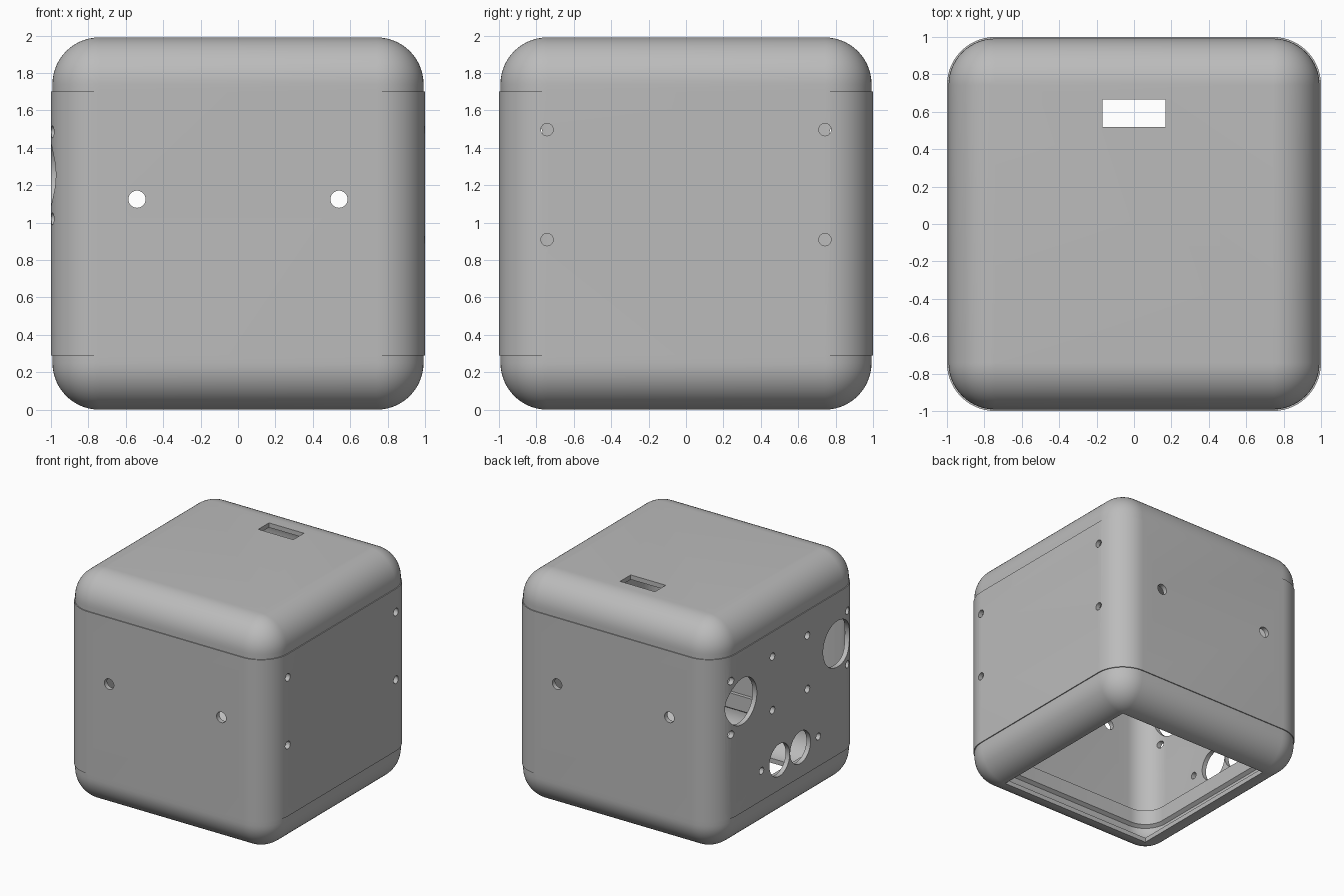
import bpy, bmesh, math
from mathutils import Matrix

if "Cube" in bpy.data.objects:
    bpy.data.objects.remove(bpy.data.objects["Cube"])

H = 1.99        # total height
FLAT = 0.742    # half width of the flat square inside the rounded edges
SEAM = 0.29     # height of the seam between cap and wall
T = 0.04        # wall thickness
SEG = 14

grey = bpy.data.materials.new("light_grey")
grey.diffuse_color = (0.5, 0.5, 0.5, 1)
grey.use_nodes = True
grey.node_tree.nodes["Principled BSDF"].inputs["Base Color"].default_value = grey.diffuse_color


def ring(half, z):
    """Rounded square outline whose corners are centred on the flat square."""
    r = half - FLAT
    pts = []
    for q, (sx, sy) in enumerate([(1, 1), (-1, 1), (-1, -1), (1, -1)]):
        for i in range(SEG + 1):
            a = math.pi / 2 * (q + i / SEG)
            pts.append((sx * FLAT + r * math.cos(a), sy * FLAT + r * math.sin(a), z))
    return pts


def sweep(name, profile, closed):
    """Run a (half width, z) profile around the rounded square."""
    bm = bmesh.new()
    loops = [[bm.verts.new(p) for p in ring(h, z)] for h, z in profile]
    n = len(loops[0])
    for k in range(len(loops) if closed else len(loops) - 1):
        a, b = loops[k], loops[(k + 1) % len(loops)]
        for i in range(n):
            j = (i + 1) % n
            bm.faces.new((a[i], a[j], b[j], b[i]))
    bmesh.ops.remove_doubles(bm, verts=bm.verts, dist=1e-5)
    if not closed:
        bmesh.ops.holes_fill(bm, edges=[e for e in bm.edges if e.is_boundary])
    bmesh.ops.recalc_face_normals(bm, faces=bm.faces)
    me = bpy.data.meshes.new(name)
    bm.to_mesh(me)
    bm.free()
    me.materials.append(grey)
    ob = bpy.data.objects.new(name, me)
    bpy.context.collection.objects.link(ob)
    return ob


def cap_profile():
    """Bottom cap section: lip, rounded outer edge, rounded inner edge."""
    out, inn = FLAT + 0.25, FLAT + 0.25 - T
    lip = inn - 0.03
    steps = [math.pi / 2 * i / SEG for i in range(SEG + 1)]
    inner = [(FLAT + (0.25 - T) * math.cos(a), 0.25 - (0.25 - T) * math.sin(a)) for a in steps]
    outer = [(FLAT + 0.25 * math.cos(a), 0.25 - 0.25 * math.sin(a)) for a in reversed(steps)]
    lips = [(out, SEAM), (inn, SEAM), (inn, SEAM + 0.11), (lip, SEAM + 0.11), (lip, 0.27)]
    return outer + lips + inner


def cut(ob, add_shapes):
    """Subtract a set of shapes from an object and bake the result."""
    bm = bmesh.new()
    add_shapes(bm)
    me = bpy.data.meshes.new("cutter")
    bm.to_mesh(me)
    bm.free()
    cutter = bpy.data.objects.new("cutter", me)
    bpy.context.collection.objects.link(cutter)
    cutter.hide_render = True
    mod = ob.modifiers.new("holes", 'BOOLEAN')
    mod.operation, mod.solver, mod.object = 'DIFFERENCE', 'EXACT', cutter
    bpy.context.view_layer.objects.active = ob
    bpy.ops.object.modifier_apply(modifier=mod.name)
    bpy.data.objects.remove(cutter)


def drill(bm, x, y, z, r, axis):
    """Short cylinder along the x or y axis."""
    rot = Matrix.Rotation(math.pi / 2, 4, 'Y' if axis == 'X' else 'X')
    bmesh.ops.create_cone(bm, cap_ends=True, segments=32 if r < 0.1 else 56,
                          radius1=r, radius2=r, depth=0.6,
                          matrix=Matrix.Translation((x, y, z)) @ rot)


def wall_holes(bm):
    for s in (-1, 1):
        # front and back screw holes
        for x in (-0.54, 0.54):
            drill(bm, x, s, 1.125, 0.046, 'Y')
        # right side screw holes
        for z in (0.909, 1.497):
            drill(bm, 1, s * 0.743, z, 0.033, 'X')
        # left side: large openings, sensor openings and their screw holes
        drill(bm, -1, s * 0.655, 1.255, 0.2, 'X')
        drill(bm, -1, s * 0.143, 0.55, 0.14, 'X')
        drill(bm, -1, s * 0.39, 0.55, 0.03, 'X')
        for y in (0.24, 0.80):
            for z in (1.02, 1.485):
                drill(bm, -1, s * y, z, 0.032, 'X')


def top_slot(bm):
    bmesh.ops.create_cube(bm, size=1, matrix=Matrix.Translation((0, 0.592, H))
                          @ Matrix.Diagonal((0.336, 0.146, 0.4, 1)))


# Middle wall
wall = sweep("wall", [(1, SEAM), (1, H - SEAM), (1 - T, H - SEAM), (1 - T, SEAM)], True)
cut(wall, wall_holes)

# Open bottom rim and closed top lid
profile = cap_profile()
rim = sweep("bottom_rim", profile, True)
lid = sweep("top_lid", [(h, H - z) for h, z in profile], False)
cut(lid, top_slot)

for ob in (wall, rim, lid):
    bpy.ops.object.select_all(action='DESELECT')
    ob.select_set(True)
    bpy.context.view_layer.objects.active = ob
    bpy.ops.object.shade_smooth_by_angle(angle=math.radians(30))
